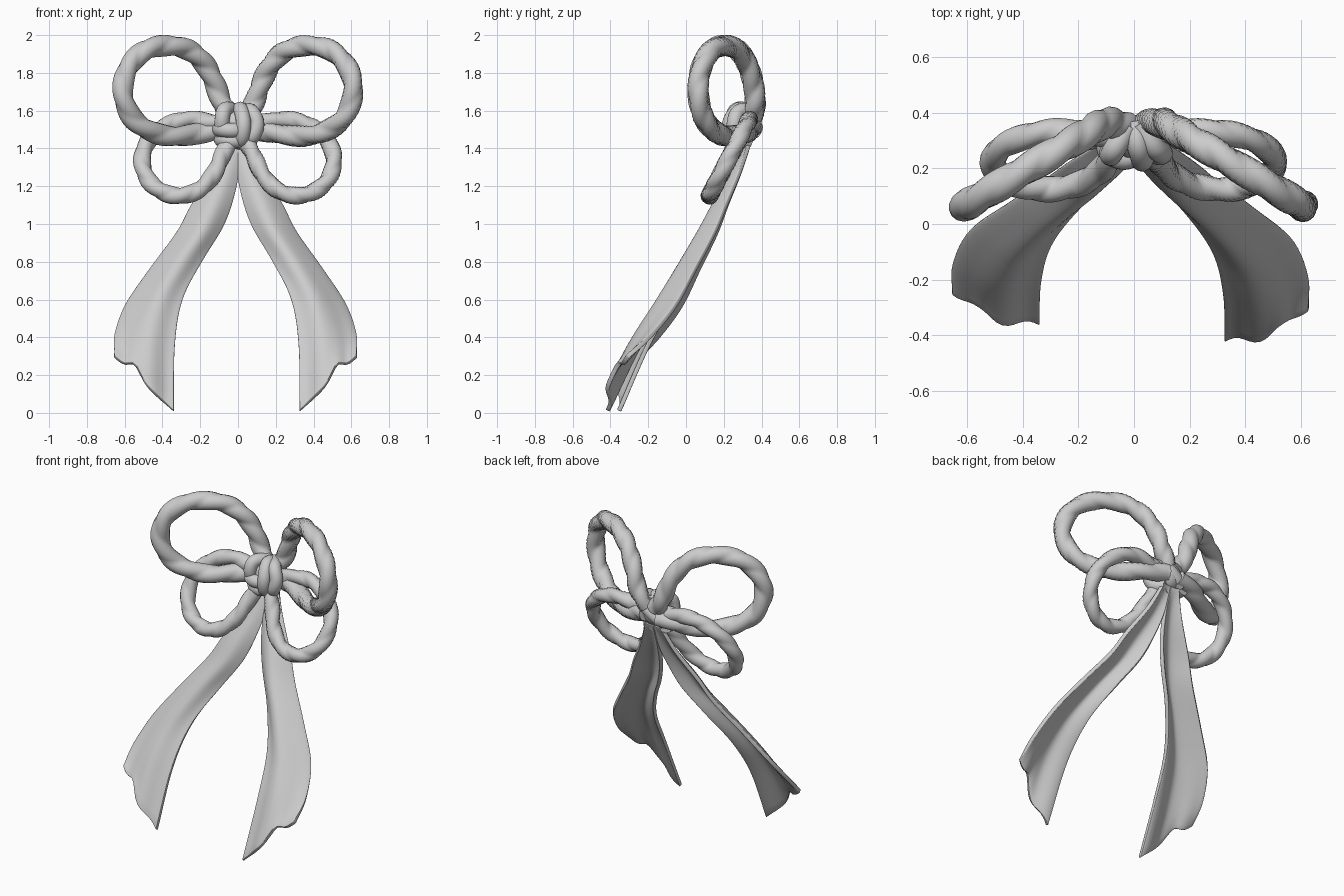
import bpy, bmesh
from math import pi, sin, cos, sqrt, exp, tau
from mathutils import Vector

cube = bpy.data.objects.get("Cube")
if cube:
    bpy.data.objects.remove(cube)

mat = bpy.data.materials.new("light grey")
mat.use_nodes = True
GREY = (0.6, 0.6, 0.6, 1)
mat.diffuse_color = GREY
mat.node_tree.nodes["Principled BSDF"].inputs["Base Color"].default_value = GREY


def spline(points, n):
    """Smooth curve through the points, sampled n + 1 times."""
    p = [Vector(q) for q in points]
    p = [2 * p[0] - p[1]] + p + [2 * p[-1] - p[-2]]
    out = []
    for i in range(n + 1):
        f = i / n * (len(p) - 3)
        k = min(int(f), len(p) - 4)
        t = f - k
        a, b, c, d = p[k:k + 4]
        out.append(0.5 * (2 * b + (c - a) * t + (2 * a - 5 * b + 4 * c - d) * t * t
                          + (3 * b - a - 3 * c + d) * t ** 3))
    return out


def finish(name, bm, angle):
    bmesh.ops.recalc_face_normals(bm, faces=bm.faces)
    mesh = bpy.data.meshes.new(name)
    bm.to_mesh(mesh)
    bm.free()
    mesh.materials.append(mat)
    ob = bpy.data.objects.new(name, mesh)
    bpy.context.collection.objects.link(ob)
    bpy.ops.object.select_all(action='DESELECT')
    ob.select_set(True)
    bpy.context.view_layer.objects.active = ob
    bpy.ops.object.shade_smooth_by_angle(angle=angle)
    return ob


def rope(name, points, radius, lobe=0.0, turns=0.0, steps=72, sides=16):
    """Sweep two joined strands (lobe > 0) or one round strand along a path."""
    path = spline(points, steps)
    bm = bmesh.new()
    rings = []
    tangent = (path[1] - path[0]).normalized()
    normal = tangent.orthogonal().normalized()
    for i, c in enumerate(path):
        new = (path[min(i + 1, steps)] - path[max(i - 1, 0)]).normalized()
        normal = tangent.rotation_difference(new) @ normal
        tangent = new
        side = tangent.cross(normal)
        ring = []
        for j in range(sides):
            a = tau * j / sides
            r = lobe * abs(cos(a)) + sqrt(radius ** 2 - (lobe * sin(a)) ** 2)
            w = a + turns * tau * i / steps
            ring.append(bm.verts.new(c + r * (cos(w) * normal + sin(w) * side)))
        rings.append(ring)
    for a, b in zip(rings, rings[1:]):
        for j in range(sides):
            k = (j + 1) % sides
            bm.faces.new((a[j], a[k], b[k], b[j]))
    bm.faces.new(rings[0])
    bm.faces.new(rings[-1])
    return finish(name, bm, 0.6)


def ribbon(name, side, width, drop):
    """Tail lofted between its inner and outer edge, with folds and a notched hem."""
    inner = spline([(0, .33, 1.44), (0, .28, 1.28), (.03, .22, 1.13), (.085, .165, .985),
                    (.19, .075, .81), (.295, -.06, .6), (.335, -.2, .36), (.34, -.355, .01)], 40)
    outer = spline([(.06, .34, 1.44), (.13, .29, 1.28), (.24, .22, 1.1), (.32, .165, .95),
                    (.46, .075, .76), (.59, -.015, .57), (.65, -.13, .41), (.655, -.235, .3)], 40)
    bm = bmesh.new()
    rows = []
    for i, (p, q) in enumerate(zip(inner, outer)):
        v = i / 40
        row = []
        for j in range(17):
            u = j / 16
            c = p.lerp(q, u)
            c.x *= side * width
            bulge = .06 * sin(pi * v) + .04 * v
            c.y += .014 * v * v * sin(3.5 * pi * u) - bulge * sin(pi * u) - drop * v * v
            c.z += .055 * exp(-((u - .66) / .13) ** 2) * v ** 8
            row.append(bm.verts.new(c))
        rows.append(row)
    for a, b in zip(rows, rows[1:]):
        for j in range(16):
            bm.faces.new((a[j], a[j + 1], b[j + 1], b[j]))
    ob = finish(name, bm, 0.8)
    solid = ob.modifiers.new("thickness", 'SOLIDIFY')
    solid.thickness = 0.024
    solid.offset = 0
    bevel = ob.modifiers.new("soft edge", 'BEVEL')
    bevel.width = 0.006
    bevel.segments = 2


# Rope loops: the upper pair swings forward outwards, the lower pair downwards
upper = [(.03, 1.56), (.085, 1.64), (.125, 1.75), (.18, 1.85), (.26, 1.92), (.37, 1.945),
         (.49, 1.92), (.58, 1.83), (.61, 1.7), (.565, 1.57), (.47, 1.495), (.35, 1.465),
         (.2, 1.48), (.04, 1.51)]
lower = [(.02, 1.47), (.08, 1.37), (.125, 1.27), (.2, 1.185), (.3, 1.15), (.4, 1.17),
         (.48, 1.24), (.508, 1.35), (.46, 1.46), (.36, 1.53), (.25, 1.553), (.12, 1.535),
         (.02, 1.52)]
for label, s in (("left", 1), ("right", -1)):
    rope(label + "_upper_loop", [(s * x, .37 - .6 * max(x - .1, 0) - .3 * max(.1 - x, 0), z)
                                 for x, z in upper], .049, .009, s * 5)
    rope(label + "_lower_loop", [(s * x, .125 + .52 * (z - 1.15), z)
                                 for x, z in lower], .041, .007, s * 5)

# Ribbon tails
ribbon("left_tail", 1, .96, .06)
ribbon("right_tail", -1, 1, 0)

# Knot: a core wrapped by short bent strands
bm = bmesh.new()
bmesh.ops.create_uvsphere(bm, u_segments=20, v_segments=12, radius=1)
bmesh.ops.scale(bm, vec=(.09, .075, .09), verts=bm.verts)
bmesh.ops.translate(bm, vec=(0, .31, 1.52), verts=bm.verts)
finish("knot_core", bm, 1)
strands = {
    "knot_right_wrap": [(-.02, .35, 1.6), (-.07, .27, 1.605), (-.085, .25, 1.54), (-.08, .3, 1.45)],
    "knot_centre_wrap": [(.0, .36, 1.59), (.015, .28, 1.605), (.03, .23, 1.53),
                         (.02, .25, 1.45), (0, .33, 1.43)],
    "knot_left_wrap": [(.02, .36, 1.6), (.07, .28, 1.595), (.1, .255, 1.53),
                       (.075, .26, 1.46), (.03, .33, 1.43)],
    "knot_upper_band": [(-.1, .34, 1.5), (-.09, .26, 1.5), (-.03, .235, 1.495), (.03, .27, 1.5)],
    "knot_lower_band": [(-.09, .34, 1.45), (-.08, .28, 1.445), (-.02, .255, 1.44), (.05, .3, 1.45)],
    "knot_back_band": [(-.08, .33, 1.47), (-.03, .35, 1.5), (.03, .35, 1.54), (.09, .32, 1.57)],
}
for name, points in strands.items():
    rope(name, points, .04, steps=20)
